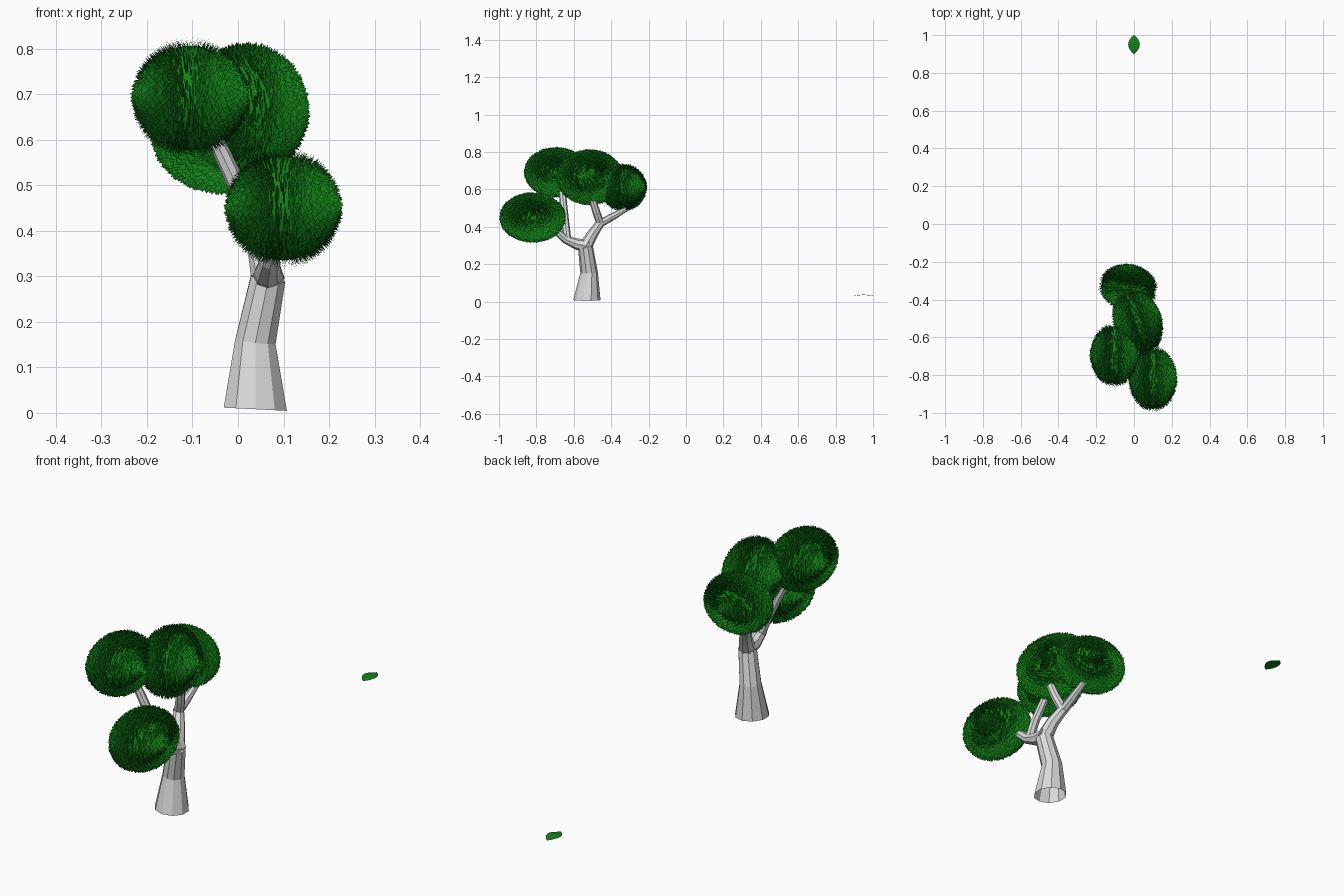
import bpy, bmesh, math, random
from mathutils import Vector, Matrix

random.seed(4)
if "Cube" in bpy.data.objects:
    bpy.data.objects.remove(bpy.data.objects["Cube"], do_unlink=True)


def material(name, rgb):
    m = bpy.data.materials.new(name)
    m.use_nodes = True
    m.diffuse_color = (*rgb, 1)
    bsdf = m.node_tree.nodes["Principled BSDF"]
    bsdf.inputs["Base Color"].default_value = (*rgb, 1)
    bsdf.inputs["Roughness"].default_value = 0.8
    return m


bark = material("pale grey bark", (0.7, 0.7, 0.7))
green = material("leaf green", (0.006, 0.22, 0.009))


def finish(bm, name, mat):
    mesh = bpy.data.meshes.new(name)
    bm.to_mesh(mesh)
    bm.free()
    mesh.materials.append(mat)
    obj = bpy.data.objects.new(name, mesh)
    bpy.context.collection.objects.link(obj)
    return obj


def tube(name, path, sides, cap_start=True):
    """Faceted tapering limb through (x, y, z, radius) stations."""
    bm = bmesh.new()
    pts = [Vector(p[:3]) for p in path]
    rings = []
    for i, p in enumerate(pts):
        d = pts[min(i + 1, len(pts) - 1)] - pts[max(i - 1, 0)]
        if name == "trunk" and i == 0:
            d = Vector((0.05, 0, 1))
        u = d.cross(Vector((1, 0, 0))).normalized()
        v = d.cross(u).normalized()
        rings.append([bm.verts.new(p + path[i][3] * (u * math.cos(a) + v * math.sin(a)))
                      for a in (2 * math.pi * k / sides for k in range(sides))])
    for a, b in zip(rings, rings[1:]):
        for k in range(sides):
            n = (k + 1) % sides
            bm.faces.new((a[k], a[n], b[n], b[k]))
    bm.faces.new(rings[-1])
    if cap_start:
        bm.faces.new(rings[0][::-1])
    bmesh.ops.recalc_face_normals(bm, faces=bm.faces)
    return finish(bm, name, bark)


# Trunk with an open foot, then the limbs
tube("trunk", [(0.038, -0.53, 0.008, 0.073), (0.038, -0.518, 0.155, 0.047),
               (0.066, -0.538, 0.295, 0.04)], 10, cap_start=False)
tube("front_branch", [(0.066, -0.52, 0.296, 0.036), (0.065, -0.585, 0.308, 0.03),
                      (0.07, -0.645, 0.333, 0.022), (0.09, -0.74, 0.42, 0.016)], 8)
tube("right_branch", [(0.068, -0.635, 0.33, 0.022), (0.035, -0.645, 0.42, 0.021),
                      (-0.035, -0.66, 0.57, 0.019), (-0.06, -0.67, 0.62, 0.015)], 8)
tube("back_branch", [(0.066, -0.54, 0.29, 0.037), (0.05, -0.50, 0.36, 0.029),
                     (0.02, -0.455, 0.425, 0.023)], 8)
tube("middle_twig", [(0.02, -0.455, 0.41, 0.022), (0.045, -0.48, 0.48, 0.021),
                     (0.06, -0.50, 0.545, 0.019)], 8)
tube("back_twig", [(0.02, -0.465, 0.415, 0.022), (0.02, -0.40, 0.45, 0.02),
                   (0.02, -0.32, 0.495, 0.014)], 8)

# Half-width of a leaf along its length (both as fractions)
LEAF = [(-0.5, 0), (-0.2, 0.85), (0.1, 0.9), (0.5, 0)]


def add_blade(bm, centre, along, across, length, width):
    right = [centre + along * length * t + across * width * w / 2 for t, w in LEAF]
    left = [centre + along * length * t - across * width * w / 2 for t, w in LEAF[1:3]]
    bm.faces.new([bm.verts.new(p) for p in right + left[::-1]])


def crown(name, centre, radii, turn, count=2300):
    """Rounded core covered with blades standing out along its normals."""
    bm = bmesh.new()
    bmesh.ops.create_uvsphere(bm, u_segments=24, v_segments=14, radius=1)
    core = [r - 0.02 for r in radii]
    bmesh.ops.scale(bm, vec=core, verts=bm.verts)
    for i in range(count):
        z = 1 - 2 * (i + 0.5) / count
        a = i * math.pi * (3 - math.sqrt(5)) + random.uniform(-0.06, 0.06)
        s = math.sqrt(1 - z * z)
        unit = (s * math.cos(a), s * math.sin(a), z)
        p = Vector([u * r for u, r in zip(unit, core)])
        n = Vector([u / r for u, r in zip(unit, core)]).normalized()
        across = n.cross(Vector((1, 0, 0))).normalized()
        n = (n + Vector([random.uniform(-0.15, 0.15) for _ in range(3)])).normalized()
        size = random.uniform(0.85, 1.1)
        add_blade(bm, p, n, across, 0.042 * size, 0.027 * size)
    bmesh.ops.transform(bm, verts=bm.verts,
                        matrix=Matrix.Translation(centre) @ Matrix.Rotation(math.radians(turn), 4, 'Z'))
    return finish(bm, name, green)


# Four leafy crowns
crown("front_crown", (0.10, -0.82, 0.45), (0.13, 0.178, 0.135), 0)
crown("right_crown", (-0.105, -0.695, 0.692), (0.13, 0.172, 0.135), 0)
crown("middle_crown", (0.02, -0.515, 0.665), (0.13, 0.185, 0.15), 20)
crown("back_crown", (-0.03, -0.335, 0.61), (0.125, 0.162, 0.13), 80)

# Fallen leaf lying on its own, gently arched along its length
bm = bmesh.new()
steps = 8
rows = []
for i in range(steps + 1):
    t = i / steps
    half = 0.031 * math.sin(math.pi * t) ** 0.8 if 0 < i < steps else 0.001
    lift = 0.032 + 0.005 * math.sin(math.pi * t)
    rows.append([bm.verts.new((s * half, 0.9 + 0.1 * t, lift - 0.002 * abs(s))) for s in (-1, 0, 1)])
for a, b in zip(rows, rows[1:]):
    for k in range(2):
        bm.faces.new((a[k], a[k + 1], b[k + 1], b[k]))
finish(bm, "fallen_leaf", green)
